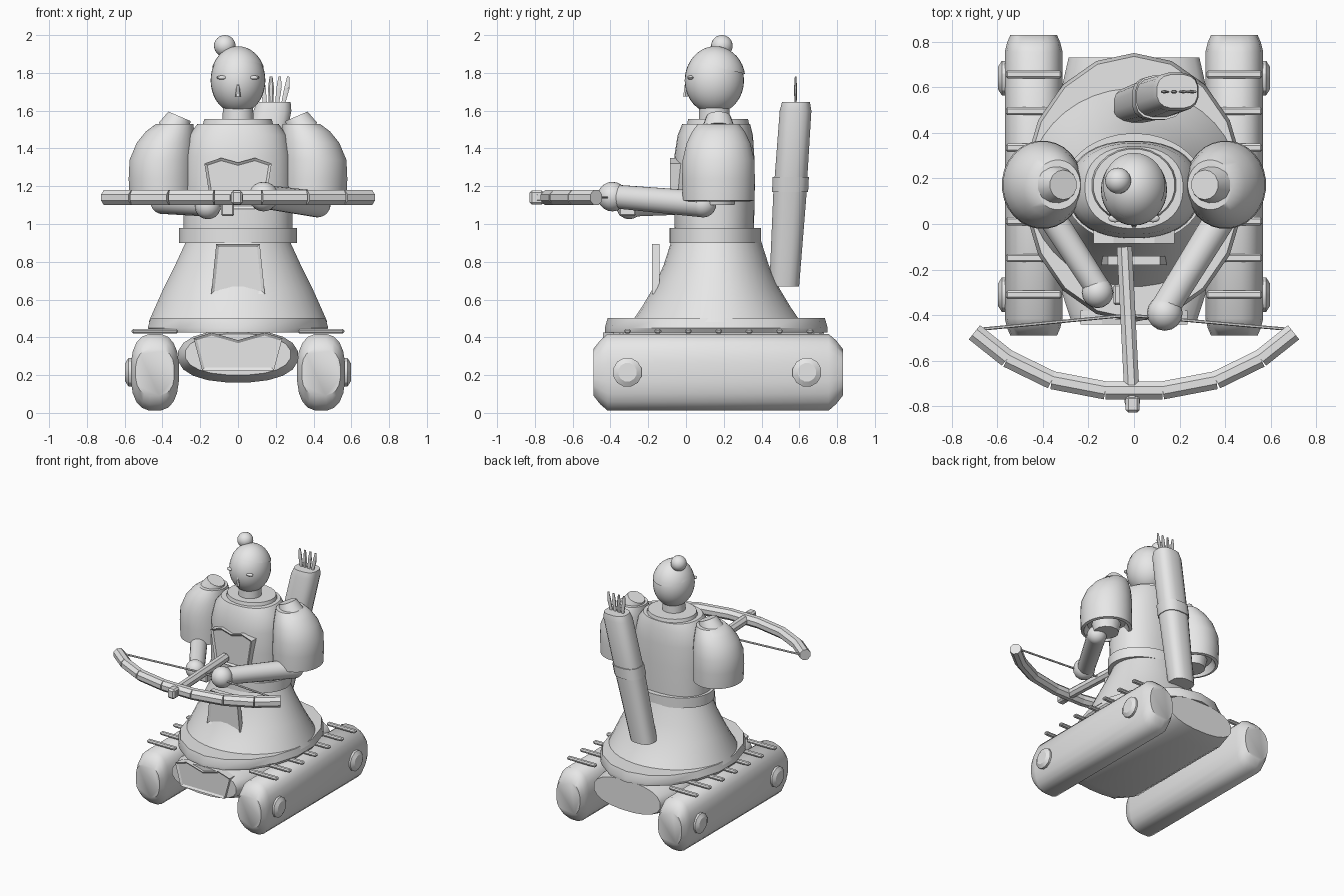
import bpy, bmesh, math
from mathutils import Vector, Matrix

old = bpy.data.objects.get("Cube")
if old:
    bpy.data.objects.remove(old, do_unlink=True)

grey = bpy.data.materials.new("light_grey")
grey.use_nodes = True
grey.diffuse_color = (0.8, 0.8, 0.8, 1)
grey.node_tree.nodes["Principled BSDF"].inputs["Base Color"].default_value = (0.8, 0.8, 0.8, 1)


def finish(name, bm, angle=40):
    bmesh.ops.recalc_face_normals(bm, faces=bm.faces)
    mesh = bpy.data.meshes.new(name)
    bm.to_mesh(mesh)
    bm.free()
    mesh.materials.append(grey)
    ob = bpy.data.objects.new(name, mesh)
    bpy.context.collection.objects.link(ob)
    if angle:
        bpy.ops.object.select_all(action='DESELECT')
        bpy.context.view_layer.objects.active = ob
        ob.select_set(True)
        bpy.ops.object.shade_smooth_by_angle(angle=math.radians(angle))
    return ob


def loft(name, rings, n=32, axis='Z', power=2, angle=40):
    """Rings are (x, y, z, radius, radius); axis Y stands the rings upright."""
    bm = bmesh.new()
    loops = []
    for x, y, z, ra, rb in rings:
        loop = []
        for i in range(n):
            t = 2 * math.pi * (i + 0.5) / n
            c, s = math.cos(t), math.sin(t)
            a = ra * math.copysign(abs(c) ** (2 / power), c)
            b = rb * math.copysign(abs(s) ** (2 / power), s)
            off = (a, b, 0) if axis == 'Z' else (a, 0, b)
            loop.append(bm.verts.new(Vector((x, y, z)) + Vector(off)))
        loops.append(loop)
    for p, q in zip(loops, loops[1:]):
        for i in range(n):
            j = (i + 1) % n
            bm.faces.new((p[i], p[j], q[j], q[i]))
    bm.faces.new(loops[0])
    bm.faces.new(loops[-1])
    return finish(name, bm, angle)


def bar(name, p0, p1, r0, r1, n=8, angle=40, squash=1):
    p0, p1 = Vector(p0), Vector(p1)
    d = p1 - p0
    m = Matrix.Translation((p0 + p1) / 2) @ d.to_track_quat('Z', 'Y').to_matrix().to_4x4()
    bm = bmesh.new()
    bmesh.ops.create_cone(bm, cap_ends=True, segments=n, radius1=r0, radius2=r1, depth=d.length)
    bmesh.ops.transform(bm, matrix=m @ Matrix.Rotation(math.pi / n, 4, 'Z'), verts=bm.verts)
    if squash != 1:
        for v in bm.verts:
            v.co.y = p0.y + (v.co.y - p0.y) * squash
    return finish(name, bm, angle)


def ball(name, centre, radii, u=24, v=16, cut=None):
    bm = bmesh.new()
    bmesh.ops.create_uvsphere(bm, u_segments=u, v_segments=v, radius=1)
    bmesh.ops.transform(bm, matrix=Matrix.Translation(centre) @ Matrix.Diagonal((*radii, 1)), verts=bm.verts)
    if cut:
        bmesh.ops.bisect_plane(bm, geom=bm.verts[:] + bm.edges[:] + bm.faces[:],
                               plane_co=cut[0], plane_no=cut[1], clear_inner=True)
    return finish(name, bm)


def box(name, centre, size, bevel=0.008, turn=0):
    bm = bmesh.new()
    m = Matrix.Translation(centre) @ Matrix.Rotation(turn, 4, 'Z') @ Matrix.Diagonal((*size, 1))
    bmesh.ops.create_cube(bm, size=1, matrix=m)
    if bevel:
        bmesh.ops.bevel(bm, geom=bm.edges[:], offset=bevel, segments=1, affect='EDGES')
    return finish(name, bm, 0)


def plate(name, half, y, thick, rim):
    """Symmetric plate from its right-hand (x, z) outline, with a raised rim."""
    pts = half + [(-x, z) for x, z in reversed(half) if x > 0]
    bm = bmesh.new()
    front = bm.faces.new([bm.verts.new((x, y, z)) for x, z in pts])
    front.normal_update()
    if front.normal.y > 0:
        front.normal_flip()
    back = bmesh.ops.extrude_face_region(bm, geom=[front], use_keep_orig=True)
    for g in back["geom"]:
        if isinstance(g, bmesh.types.BMVert):
            g.co.y += thick
    front.normal_update()
    bmesh.ops.inset_region(bm, faces=[front], thickness=rim, use_even_offset=True)
    bmesh.ops.translate(bm, vec=(0, 0.01, 0), verts=front.verts[:])
    return finish(name, bm, 0)


CY = 0.16  # depth of the figure's axis

# Tracks, slats and wheel hubs
for side, s in (("left", 1), ("right", -1)):
    ends = [(0, 0.103, 0.125), (0.035, 0.118, 0.17), (0.075, 0.128, 0.205)]
    rings = [(s * 0.44, -0.49 + d, 0.215, a, b) for d, a, b in ends]
    rings += [(s * 0.44, 0.83 - d, 0.215, a, b) for d, a, b in reversed(ends)]
    loft(side + "_track", rings, 20, 'Y', 2.6)
    for i in range(7):
        box(f"{side}_track_slat_{i + 1}", (s * 0.44, -0.31 + 0.161 * i, 0.432), (0.245, 0.036, 0.024))
    for place, y in (("front", -0.31), ("rear", 0.64)):
        bar(f"{side}_{place}_hub", (s * 0.54, y, 0.215), (s * 0.58, y, 0.215), 0.078, 0.078, 12, 30)
        bar(f"{side}_{place}_hub_cap", (s * 0.58, y, 0.215), (s * 0.597, y, 0.215), 0.078, 0.05, 12, 30)

# Hull between the tracks, with its front badge
loft("hull", [(0, -0.42, 0.31, 0.28, 0.11), (0, -0.30, 0.30, 0.32, 0.14),
              (0, 0.60, 0.30, 0.32, 0.14), (0, 0.73, 0.31, 0.29, 0.12)], 20, 'Y', 2.3)
plate("hull_badge", [(0, 0.385), (0.14, 0.425), (0.235, 0.395), (0.19, 0.225)], -0.44, 0.06, 0.015)

# Skirt
loft("skirt_base", [(0, CY, 0.425, 0.465, 0.59), (0, CY, 0.45, 0.485, 0.59),
                    (0, CY, 0.502, 0.47, 0.575)], 18)
loft("skirt", [(0, CY, 0.48, 0.475, 0.45), (0, CY, 0.56, 0.44, 0.395), (0, CY, 0.66, 0.395, 0.335),
               (0, CY, 0.78, 0.335, 0.28), (0, CY, 0.92, 0.27, 0.235)], 40)
plate("apron_plate", [(0.115, 0.895), (0.142, 0.63)], -0.18, 0.04, 0.016)

# Belt, torso and collar
loft("belt", [(0, CY - 0.005, 0.9, 0.312, 0.243), (0, CY - 0.005, 0.98, 0.312, 0.243)], 40)
loft("torso", [(0, 0.15, 0.95, 0.29, 0.21), (0, 0.15, 1.2, 0.29, 0.215), (0, 0.15, 1.36, 0.285, 0.212),
               (0, 0.155, 1.47, 0.26, 0.2), (0, 0.16, 1.53, 0.215, 0.18)], 40, power=2.3)
loft("collar", [(0, 0.17, 1.48, 0.2, 0.175), (0, 0.17, 1.555, 0.18, 0.16)], 24)
plate("chest_plate", [(0, 1.325), (0.09, 1.35), (0.178, 1.32), (0.14, 1.08)], -0.085, 0.06, 0.014)

# Head
bar("neck", (0, 0.15, 1.5), (0, 0.15, 1.64), 0.085, 0.08, 20)
ball("head", (0, 0.15, 1.76), (0.145, 0.157, 0.176), 32, 20)
ball("hair_cap", (0, 0.155, 1.763), (0.148, 0.16, 0.178), 32, 20, cut=((0, 0.15, 1.835), (0, 0.25, 1)))
ball("hair_bun", (-0.07, 0.19, 1.943), (0.057, 0.057, 0.057))
for side, s in (("left", 1), ("right", -1)):
    ball(side + "_eye", (s * 0.083, 0.025, 1.775), (0.03, 0.018, 0.011), 12, 8)
bar("nose", (0, 0.0, 1.745), (0, -0.002, 1.675), 0.006, 0.015, 6)

# Shoulder guards and upper arms
for side, s in (("left", 1), ("right", -1)):
    profile = [(0.4, 1.17, 0.13), (0.4, 1.12, 0.155), (0.4, 1.125, 0.175), (0.402, 1.24, 0.178),
               (0.4, 1.34, 0.175), (0.382, 1.43, 0.155), (0.36, 1.49, 0.128), (0.335, 1.53, 0.1)]
    loft(side + "_shoulder_guard", [(s * x, 0.172, z, r, r * 1.09) for x, z, r in profile], 28)
    bar(side + "_shoulder_cap", (s * 0.34, 0.172, 1.5), (s * 0.31, 0.172, 1.57), 0.09, 0.065, 14)
    bar(side + "_upper_arm", (s * 0.4, 0.17, 1.25), (s * 0.4, 0.17, 1.1), 0.12, 0.09, 12)

# Forearms and hands
for side, elbow, hand, r in (("left", (0.42, 0.09, 1.105), (0.135, -0.37, 1.145), 0.07),
                             ("right", (-0.4, 0.09, 1.115), (-0.16, -0.28, 1.095), 0.062)):
    bar(side + "_forearm", elbow, hand, r, r * 0.9, 20)
    ball(side + "_elbow", elbow, (r, r, r))
    ball(side + "_hand", Vector(hand) + Vector((0, -0.02, 0)), (r * 1.12,) * 3, 16, 10)

# Crossbow
half = [(0.125, -0.73), (0.36, -0.685), (0.555, -0.59), (0.7, -0.475)]
path = [(-x, y) for x, y in reversed(half)] + half
for i, (a, b) in enumerate(zip(path, path[1:])):
    bar(f"bow_segment_{i + 1}", (*a, 1.14), (*b, 1.14), 0.043, 0.043, 8, 20)
bar("bow_stock", (-0.042, -0.1, 1.14), (-0.007, -0.79, 1.14), 0.036, 0.036, 8, 20)
box("bow_nose", (-0.006, -0.79, 1.14), (0.062, 0.075, 0.075), 0.012)
box("bow_grip", (-0.055, -0.31, 1.085), (0.07, 0.09, 0.085), 0.008)
for side, s in (("left", 1), ("right", -1)):
    bar(side + "_bow_string", (s * 0.68, -0.462, 1.14), (-0.025, -0.4, 1.14), 0.007, 0.007, 6)

# Quiver and arrows
loft("quiver_body", [(0.0, 0.52, 0.67, 0.09, 0.08), (0.1, 0.552, 1.19, 0.102, 0.09)], 16, power=2.7)
loft("quiver_band", [(0.096, 0.551, 1.17, 0.107, 0.097), (0.112, 0.555, 1.25, 0.107, 0.097)], 16, power=2.7)
loft("quiver_top", [(0.106, 0.554, 1.22, 0.102, 0.088), (0.182, 0.58, 1.6, 0.102, 0.085),
                    (0.19, 0.582, 1.645, 0.09, 0.075)], 16, power=2.7)
for i in range(4):
    x = 0.145 + 0.03 * i
    bar(f"arrow_{i + 1}", (x, 0.58, 1.62), (x + 0.012 * (i - 1), 0.58, 1.72), 0.011, 0.016, 6, squash=0.5)
    bar(f"arrow_tip_{i + 1}", (x + 0.012 * (i - 1), 0.58, 1.72),
        (x + 0.016 * (i - 1), 0.58, 1.78), 0.016, 0.008, 6, squash=0.5)
